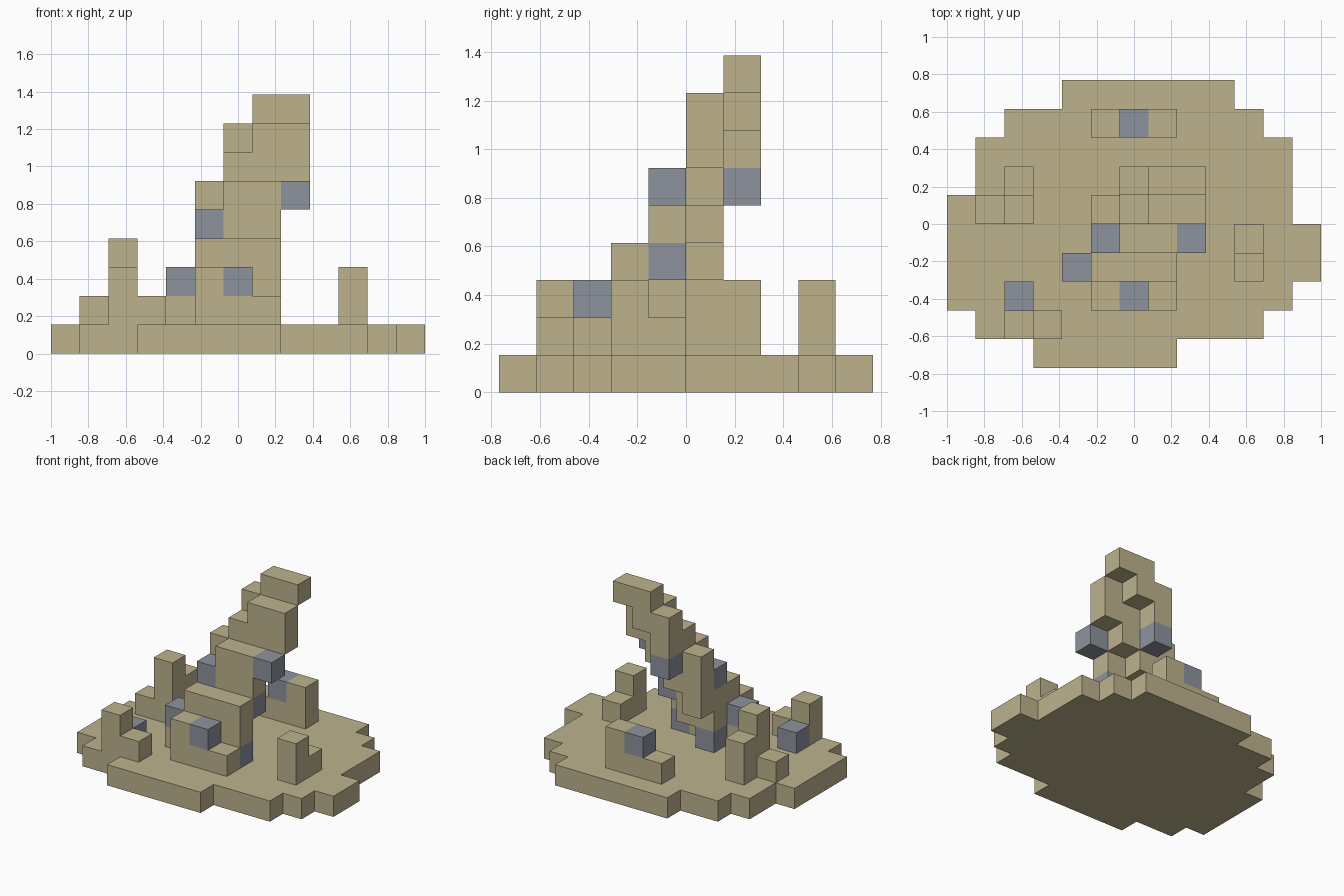
import bpy
import bmesh
from mathutils import Vector

old = bpy.data.objects.get("Cube")
if old:
    bpy.data.objects.remove(old, do_unlink=True)

CELL = 2 / 13
ORIGIN = Vector((-1, -5 * CELL, 0))


def make_material(name, color):
    mat = bpy.data.materials.new(name)
    mat.use_nodes = True
    mat.diffuse_color = (*color, 1)
    mat.node_tree.nodes["Principled BSDF"].inputs["Base Color"].default_value = (*color, 1)
    return mat


SAND, STEEL = 0, 1
materials = [make_material("sandy tan", (0.51, 0.45, 0.27)),
             make_material("steel blue grey", (0.27, 0.29, 0.34))]

parts = {}


def block(part, x, y, z, color=SAND):
    """Fill grid cells; each axis is one index or an inclusive (first, last) pair."""
    spans = [(a, a) if isinstance(a, int) else a for a in (x, y, z)]
    ranges = [range(a, b + 1) for a, b in spans]
    cells = parts.setdefault(part, {})
    for i in ranges[0]:
        for j in ranges[1]:
            for k in ranges[2]:
                cells[i, j, k] = color


# Ground slab: one span of columns per row, front to back
rows = [(3, 7), (1, 10), (0, 11), (0, 12), (0, 12),
        (0, 11), (1, 11), (1, 11), (2, 10), (4, 9)]
for row, span in enumerate(rows):
    block("ground_slab", span, row, 0)

# Foot of the leaning spire
block("spire_foot", (5, 7), 2, 1)
block("spire_foot", 5, 2, 2)
block("spire_foot", 6, 2, 2, STEEL)
block("spire_foot", (5, 7), 3, (1, 3))
block("spire_foot", 7, 3, 1, STEEL)
block("spire_foot", 4, 3, 1)
block("spire_foot", 4, 3, 2, STEEL)

# Stepped middle of the spire, overhanging to the left and back
block("spire_middle", 5, 4, 1, STEEL)
block("spire_middle", (5, 6), 4, 2)
block("spire_middle", (5, 7), 4, (3, 4))
block("spire_middle", 7, 4, 3, STEEL)
block("spire_middle", 5, 4, 4, STEEL)
block("spire_middle", (6, 7), 4, 5)
block("spire_middle", 8, 4, 5, STEEL)

# Upper steps and tip
for step in range(3):
    block("spire_upper", (5, 5 + step), 5, 3 + step)
block("spire_upper", (6, 8), 5, 6)
block("spire_upper", (7, 8), 5, 7)
block("spire_tip", 6, 6, 5, STEEL)
block("spire_tip", 6, 6, (6, 7))
block("spire_tip", 7, 6, 7)
block("spire_tip", (7, 8), 6, 8)

# Small debris around the spire
block("right_back_stump", 2, 5, (1, 3))
block("right_back_stump", 2, 6, (1, 2))
block("right_back_stump", 1, 5, 1)
block("right_front_stump", 2, 1, (1, 2))
block("right_front_stump", 3, 1, 1)
block("right_front_stump", 2, 2, 1, STEEL)
block("left_stump", 10, 3, (1, 2))
block("left_stump", 10, 4, 1)
block("back_wall", (5, 7), 8, 1)
block("back_wall", 6, 8, 2, STEEL)
block("back_wall", 7, 8, 2)

filled = set().union(*parts.values())


def build(name, cells):
    """Skin the outside of a group of cells and merge its coplanar faces."""
    bm = bmesh.new()
    corners = {}

    def corner(point):
        key = tuple(round(c) for c in point)
        if key not in corners:
            corners[key] = bm.verts.new(ORIGIN + Vector(key) * CELL)
        return corners[key]

    for cell, color in cells.items():
        for axis in range(3):
            for side in (0, 1):
                neighbour = list(cell)
                neighbour[axis] += 2 * side - 1
                if tuple(neighbour) in filled:
                    continue
                u, v = Vector((0, 0, 0)), Vector((0, 0, 0))
                u[(axis + 1) % 3] = 1
                v[(axis + 2) % 3] = 1
                start = Vector(cell)
                start[axis] += side
                loop = [start, start + u, start + u + v, start + v]
                if not side:
                    loop.reverse()
                face = bm.faces.new([corner(p) for p in loop])
                face.material_index = color
    bmesh.ops.dissolve_limit(bm, angle_limit=0.01, verts=bm.verts[:],
                             edges=bm.edges[:], delimit={'MATERIAL'})
    mesh = bpy.data.meshes.new(name)
    bm.to_mesh(mesh)
    bm.free()
    for mat in materials:
        mesh.materials.append(mat)
    bpy.context.collection.objects.link(bpy.data.objects.new(name, mesh))


for part_name, part_cells in parts.items():
    build(part_name, part_cells)
